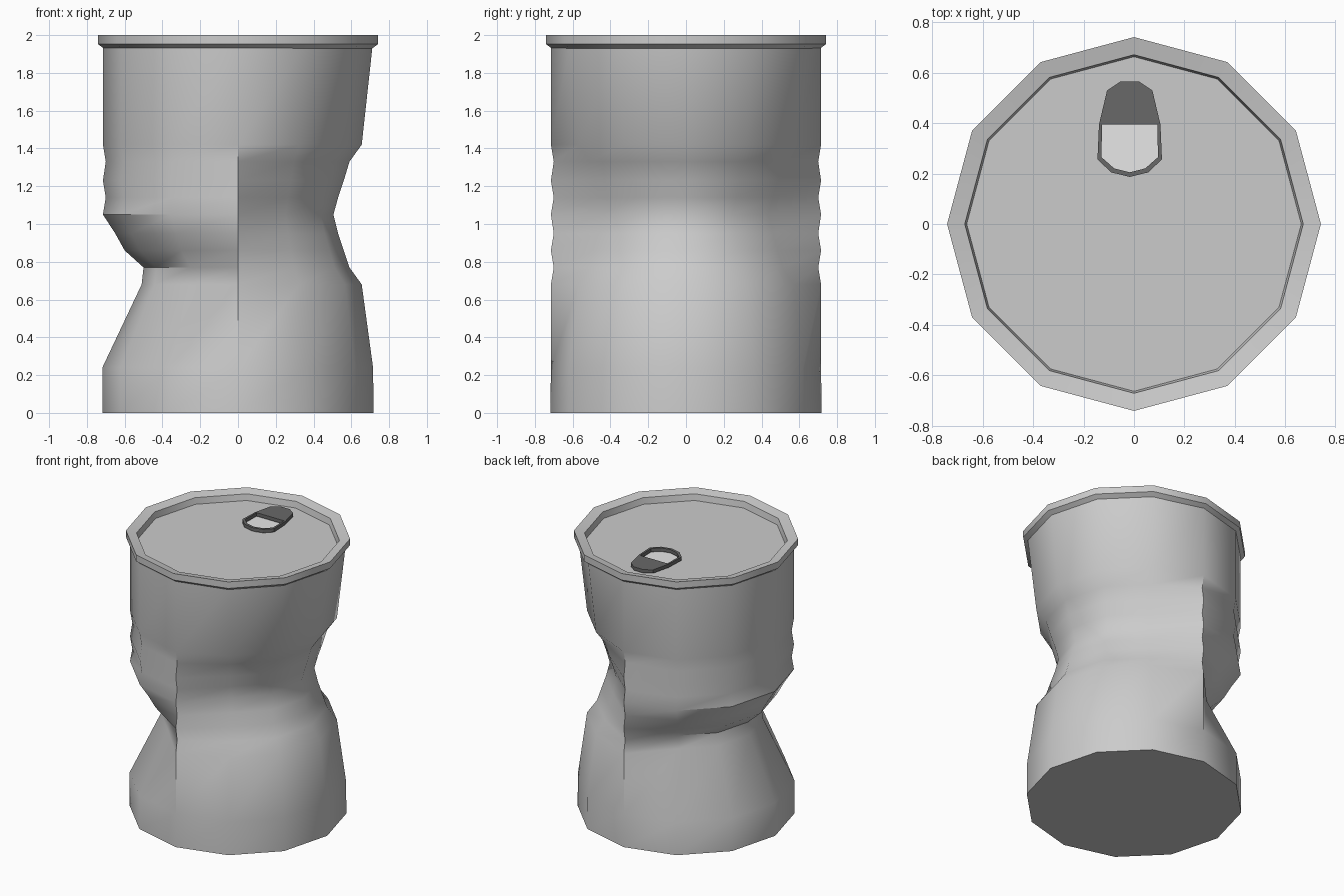
import bpy
import bmesh
from math import cos, sin, pi, radians

cube = bpy.data.objects.get("Cube")
if cube:
    bpy.data.objects.remove(cube)

SIDES = 12


def material(name, v):
    m = bpy.data.materials.new(name)
    m.use_nodes = True
    m.diffuse_color = (v, v, v, 1)
    bsdf = m.node_tree.nodes["Principled BSDF"]
    bsdf.inputs["Base Color"].default_value = (v, v, v, 1)
    return m


tin = material("tin grey", 0.6)
dark = material("dark grey", 0.14)
pale = material("pale grey", 0.88)


def finish(name, bm, mat, smooth=True):
    bmesh.ops.recalc_face_normals(bm, faces=bm.faces)
    mesh = bpy.data.meshes.new(name)
    bm.to_mesh(mesh)
    bm.free()
    mesh.materials.append(mat)
    ob = bpy.data.objects.new(name, mesh)
    bpy.context.collection.objects.link(ob)
    if smooth:
        bpy.ops.object.select_all(action="DESELECT")
        ob.select_set(True)
        bpy.context.view_layer.objects.active = ob
        bpy.ops.object.shade_smooth_by_angle(angle=radians(40))
    return ob


def loft(name, rings, cap_start, cap_end):
    """Skin a list of rings, each a (height, radius function of side index) pair."""
    bm = bmesh.new()
    loops = []
    for z, radius in rings:
        loop = []
        for i in range(SIDES):
            a = 2 * pi * i / SIDES
            loop.append(bm.verts.new((radius(i) * cos(a), radius(i) * sin(a), z)))
        loops.append(loop)
    for low, high in zip(loops, loops[1:]):
        for i in range(SIDES):
            j = (i + 1) % SIDES
            bm.faces.new((low[i], low[j], high[j], high[i]))
    if cap_start:
        bm.faces.new(loops[0])
    if cap_end:
        bm.faces.new(loops[-1])
    return finish(name, bm, tin)


# Crushed body: height, radius on the +x side, on the -x side, and at front/back
sections = [
    (0.00, 0.718, 0.718, 0.718),
    (0.24, 0.715, 0.718, 0.715),
    (0.68, 0.655, 0.51, 0.715),
    (0.77, 0.59, 0.50, 0.70),
    (0.86, 0.56, 0.60, 0.715),
    (0.95, 0.53, 0.65, 0.70),
    (1.05, 0.505, 0.715, 0.715),
    (1.14, 0.53, 0.70, 0.70),
    (1.23, 0.56, 0.715, 0.715),
    (1.33, 0.59, 0.70, 0.70),
    (1.42, 0.655, 0.715, 0.715),
    (1.94, 0.712, 0.715, 0.715),
]


def dented(plus, minus, ridge):
    def radius(i):
        if i in (3, 9):
            return ridge
        return plus if i < 3 or i > 9 else minus
    return radius


loft("can_body", [(z, dented(p, m, r)) for z, p, m, r in sections], True, False)

# Lid: flared rim, rolled inner wall and sunken panel
lid_profile = [(1.93, 0.712), (1.953, 0.742), (2.0, 0.742),
               (1.985, 0.672), (1.94, 0.664)]
loft("lid", [(z, lambda i, r=r: r) for z, r in lid_profile], False, True)

# Pull tab: ring around a finger hole, plus a solid nose
CX = -0.017
ring_outer = [(0.122, 0.395), (0.128, 0.257), (0.074, 0.205), (0, 0.187)]
ring_inner = [(0.11, 0.395), (0.112, 0.265), (0.062, 0.221), (0, 0.205)]
nose_half = [(0.122, 0.395), (0.09, 0.53), (0.038, 0.565)]


def mirrored(half):
    return half + [(-x, y) for x, y in reversed(half) if x]


def extrude_up(bm, faces, height):
    out = bmesh.ops.extrude_face_region(bm, geom=faces)
    moved = [g for g in out["geom"] if isinstance(g, bmesh.types.BMVert)]
    bmesh.ops.translate(bm, verts=moved, vec=(0, 0, height))


def plate(name, outline, z, height, mat):
    bm = bmesh.new()
    face = bm.faces.new([bm.verts.new((CX + x, y, z)) for x, y in outline])
    extrude_up(bm, [face], height)
    return finish(name, bm, mat, False)


bm = bmesh.new()
outer, inner = [[bm.verts.new((CX + x, y, 1.95)) for x, y in mirrored(h)]
                for h in (ring_outer, ring_inner)]
strip = [bm.faces.new((outer[k], outer[k + 1], inner[k + 1], inner[k]))
         for k in range(len(outer) - 1)]
extrude_up(bm, strip, 0.025)
finish("tab_ring", bm, dark, False)

plate("tab_nose", mirrored(nose_half), 1.95, 0.025, dark)
plate("tab_hole_plate", mirrored(ring_inner), 1.938, 0.006, pale)
